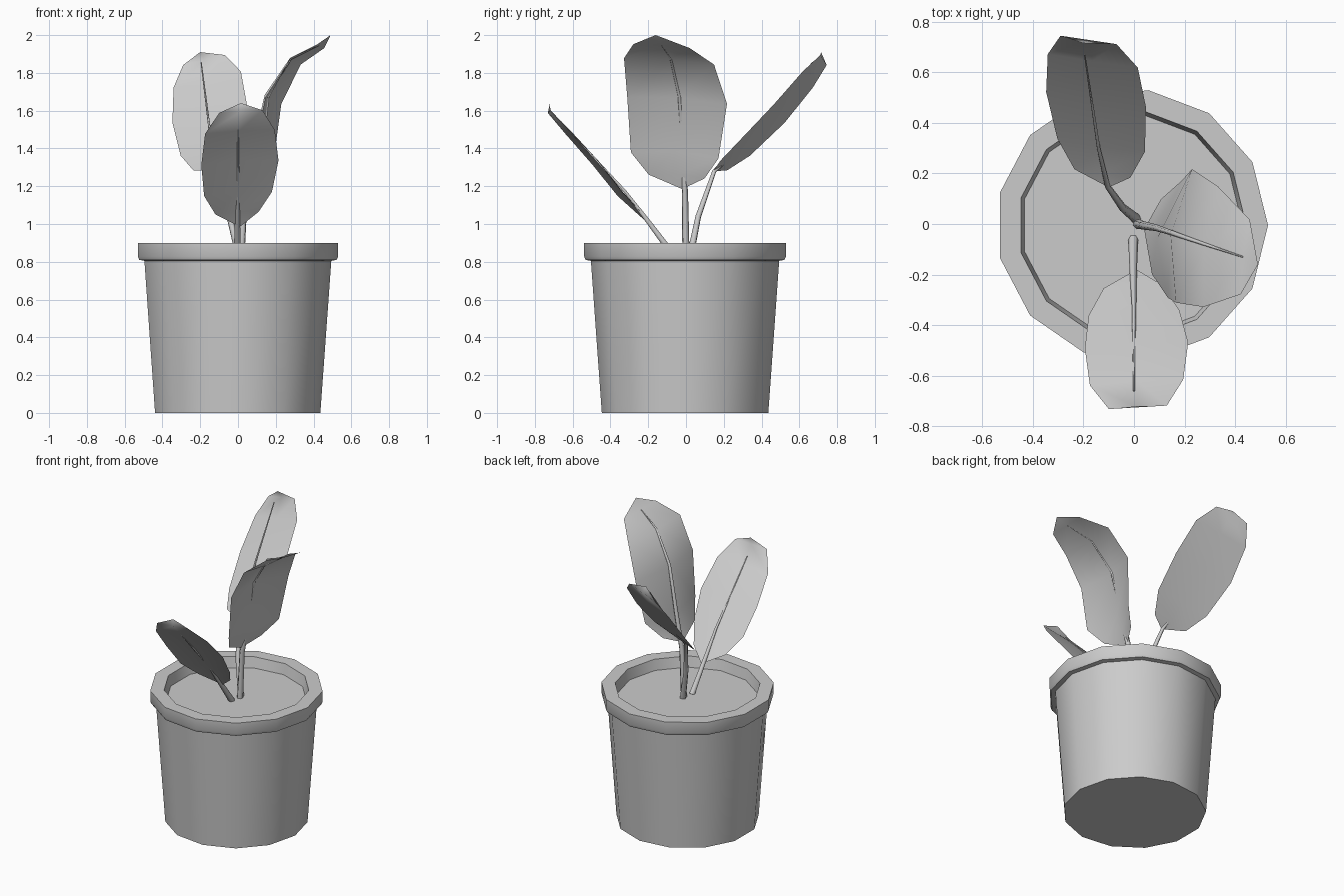
import bpy, bmesh, math
from mathutils import Vector

if "Cube" in bpy.data.objects:
    bpy.data.objects.remove(bpy.data.objects["Cube"])

SIDES = 13


def make_object(name, bm, angle):
    mesh = bpy.data.meshes.new(name)
    bm.normal_update()
    bm.to_mesh(mesh)
    bm.free()
    ob = bpy.data.objects.new(name, mesh)
    bpy.context.collection.objects.link(ob)
    bpy.ops.object.select_all(action='DESELECT')
    ob.select_set(True)
    bpy.context.view_layer.objects.active = ob
    bpy.ops.object.shade_smooth_by_angle(angle=math.radians(angle))
    return ob


def lathe(name, profile, cap_first=False, cap_last=False):
    """Revolve (radius, z) points round the z axis."""
    bm = bmesh.new()
    rings = [[bm.verts.new((r * math.cos(math.tau * i / SIDES),
                            r * math.sin(math.tau * i / SIDES), z))
              for i in range(SIDES)] for r, z in profile]
    for a, b in zip(rings, rings[1:]):
        for i in range(SIDES):
            j = (i + 1) % SIDES
            bm.faces.new((a[i], a[j], b[j], b[i]))
    if cap_first:
        bm.faces.new(rings[0][::-1])
    if cap_last:
        bm.faces.new(rings[-1])
    ob = make_object(name, bm, 40)
    ob.location = (-0.008, -0.005, 0)
    return ob


WIDTHS = (0.115, 0.18, 0.205, 0.185, 0.115)   # shared leaf half-widths


def leaf(name, base, tip, mids, side, cup_dir, cups, scale=1.0):
    """Leaf blade: a midrib with left and right edges cupped off it."""
    bm = bmesh.new()
    side, cup_dir = Vector(side).normalized(), Vector(cup_dir).normalized()
    rows = []
    for m, w, c in zip(mids, WIDTHS, cups):
        m = Vector(m)
        rows.append([bm.verts.new(m + side * w * scale * s + cup_dir * c * abs(s))
                     for s in (-1, 0, 1)])
    b, t = bm.verts.new(base), bm.verts.new(tip)
    for i in (0, 1):
        bm.faces.new((b, rows[0][i + 1], rows[0][i]))
        for p, q in zip(rows, rows[1:]):
            bm.faces.new((p[i], p[i + 1], q[i + 1], q[i]))
        bm.faces.new((rows[-1][i], rows[-1][i + 1], t))
    return make_object(name, bm, 60)


def stem(name, points, thick=0.02):
    """Tapered stem that runs on as the leaf's midrib."""
    cu = bpy.data.curves.new(name, 'CURVE')
    cu.dimensions = '3D'
    cu.bevel_depth = thick
    cu.bevel_resolution = 1
    cu.use_fill_caps = True
    sp = cu.splines.new('POLY')
    sp.points.add(len(points) - 1)
    for i, p in enumerate(points):
        sp.points[i].co = (*p, 1)
        sp.points[i].radius = 1 - 0.85 * i / (len(points) - 1)
    ob = bpy.data.objects.new(name, cu)
    bpy.context.collection.objects.link(ob)
    return ob


# Pot with rim, and soil
lathe("pot", [(0.444, 0), (0.502, 0.805), (0.53, 0.81), (0.538, 0.828),
              (0.538, 0.9), (0.452, 0.9), (0.435, 0.82)], cap_first=True)
lathe("soil", [(0.437, 0.83)], cap_last=True)

# Front leaf
leaf("front_leaf", (0.01, -0.18, 0.985), (0.015, -0.72, 1.64),
     [(-0.005, -0.24, 1.065), (0, -0.337, 1.173), (0.01, -0.467, 1.338),
      (0.01, -0.62, 1.495), (0.015, -0.725, 1.595)],
     (1, 0.06, 0.06), (0, -1, -1), (0.01, 0.02, 0.02, 0.01, 0))
stem("front_stem", [(-0.003, -0.06, 0.825), (-0.003, -0.19, 1.0),
                    (0, -0.322, 1.172), (0, -0.66, 1.54)])

# Back leaf
leaf("back_leaf", (-0.1, 0.145, 1.28), (-0.2, 0.715, 1.91),
     [(-0.125, 0.2, 1.31), (-0.13, 0.305, 1.41), (-0.15, 0.485, 1.59),
      (-0.163, 0.645, 1.765), (-0.18, 0.728, 1.868)],
     (1, -0.15, 0.24), (0, 1, -1), (0, 0.01, 0.01, 0, 0))
stem("back_stem", [(0.01, 0.02, 0.82), (-0.045, 0.065, 1.04),
                   (-0.105, 0.15, 1.28), (-0.14, 0.3, 1.42),
                   (-0.195, 0.67, 1.855)])

# Right leaf, bent over at the top
leaf("right_leaf", (0.04, -0.02, 1.185), (0.49, -0.16, 2.0),
     [(0.06, -0.05, 1.26), (0.09, -0.06, 1.385), (0.145, -0.047, 1.67),
      (0.275, -0.09, 1.87), (0.43, -0.13, 1.945)],
     (0.06, 0.5, -0.035), (1, 0, -0.3), (0.03, 0.075, 0.055, 0.03, 0.01), 1.3)
stem("right_stem", [(0.015, 0, 0.82), (0.035, -0.005, 1.15),
                    (0.088, -0.015, 1.4), (0.15, -0.035, 1.68),
                    (0.28, -0.08, 1.875), (0.43, -0.13, 1.947)])
